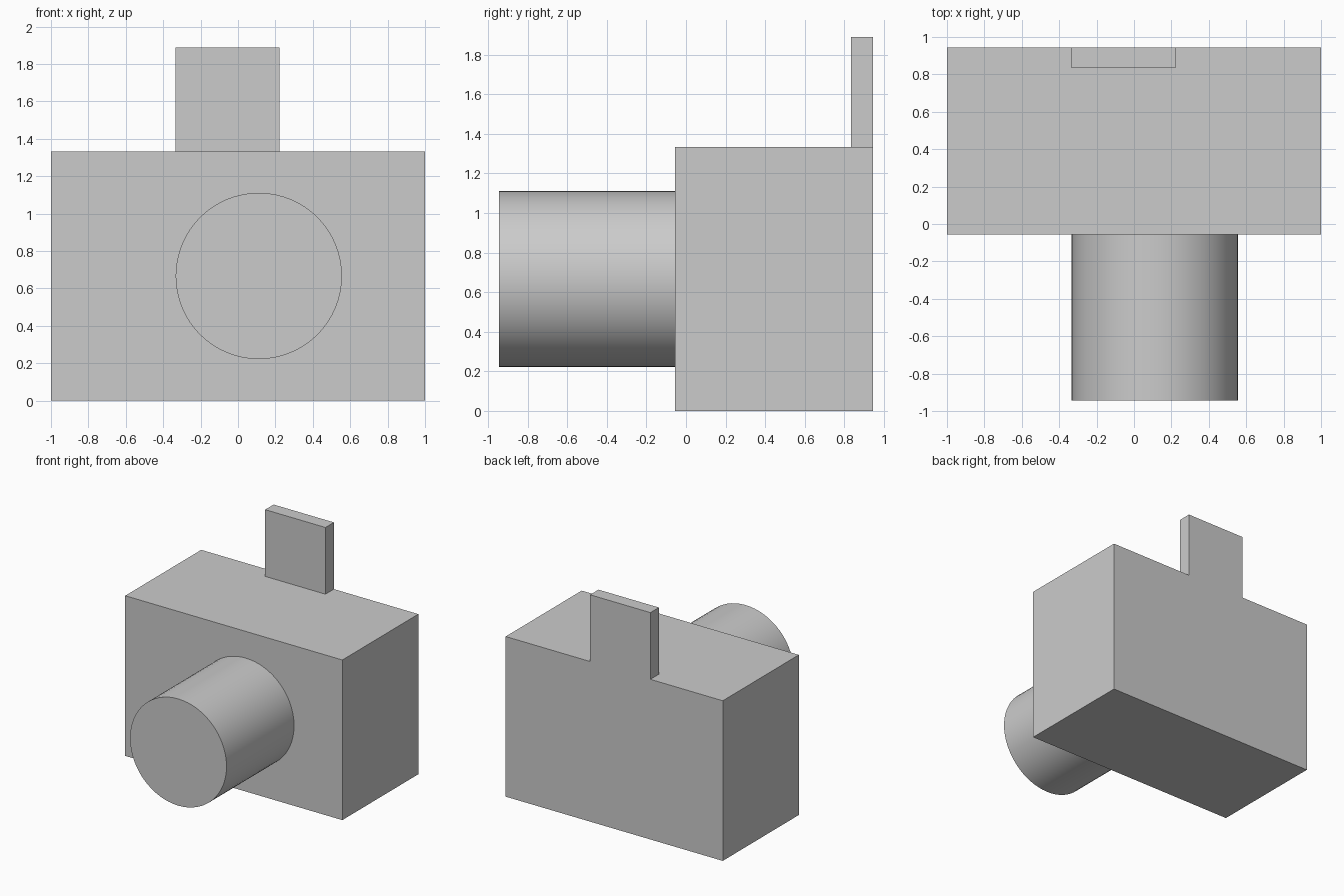
import bpy
import math

cube = bpy.data.objects.get("Cube")
if cube:
    bpy.data.objects.remove(cube, do_unlink=True)

U = 1 / 9  # design module

# Single plain grey
grey = bpy.data.materials.new("light_grey")
grey.use_nodes = True
colour = (0.6, 0.6, 0.6, 1)
grey.diffuse_color = colour
grey.node_tree.nodes["Principled BSDF"].inputs["Base Color"].default_value = colour


def finish(name):
    obj = bpy.context.object
    obj.name = obj.data.name = name
    obj.data.materials.append(grey)
    bpy.ops.object.transform_apply(location=False, rotation=True, scale=True)
    return obj


def box(name, low, high):
    """Box between two corners given in modules."""
    centre = [(a + b) / 2 * U for a, b in zip(low, high)]
    bpy.ops.mesh.primitive_cube_add(size=1, location=centre)
    bpy.context.object.scale = [(b - a) * U for a, b in zip(low, high)]
    return finish(name)


# Main body block
box("body", (-9, -0.5, 0), (9, 8.5, 12))

# Thin upright tab, flush with the back of the body
box("viewfinder_tab", (-3, 7.5, 12), (2, 8.5, 17))

# Lens barrel, projecting forward and set off centre
bpy.ops.mesh.primitive_cylinder_add(
    vertices=64, radius=4 * U, depth=8 * U,
    location=(U, -4.5 * U, 6 * U), rotation=(math.pi / 2, 0, 0))
finish("lens_barrel")
bpy.ops.object.shade_smooth_by_angle(angle=math.radians(30))
